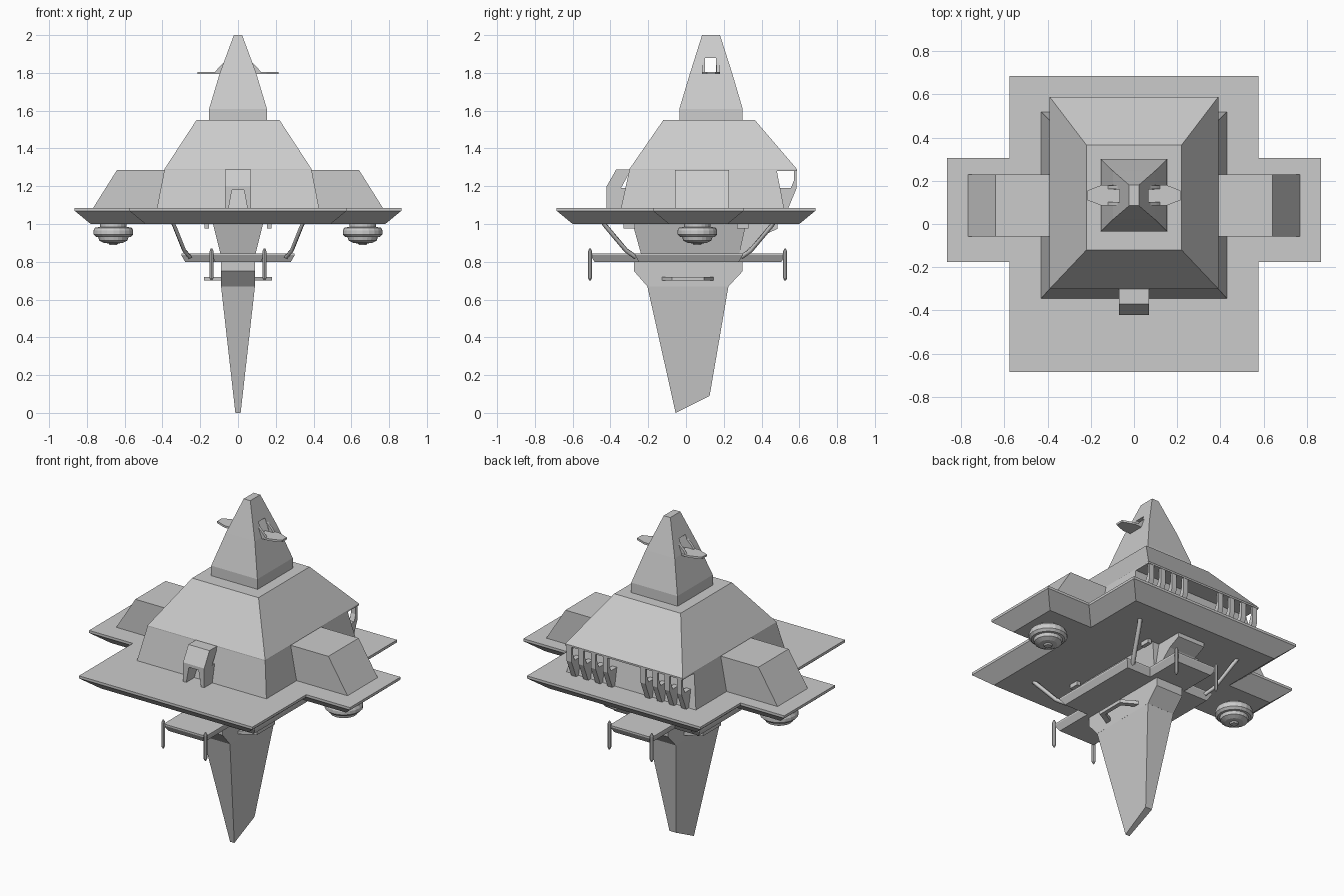
import bpy, bmesh, math
from mathutils import Vector

if "Cube" in bpy.data.objects:
    bpy.data.objects.remove(bpy.data.objects["Cube"])


def finish(name, bm):
    bmesh.ops.recalc_face_normals(bm, faces=bm.faces)
    me = bpy.data.meshes.new(name)
    bm.to_mesh(me)
    bm.free()
    ob = bpy.data.objects.new(name, me)
    bpy.context.collection.objects.link(ob)
    return ob


def loft(name, rings):
    """Skin a stack of equal-length rings and cap both ends."""
    bm = bmesh.new()
    vs = [[bm.verts.new(p) for p in r] for r in rings]
    n = len(rings[0])
    for a, b in zip(vs, vs[1:]):
        for i in range(n):
            j = (i + 1) % n
            bm.faces.new((a[i], a[j], b[j], b[i]))
    bm.faces.new(vs[0])
    bm.faces.new(vs[-1])
    return finish(name, bm)


def rect(w, y0, y1, z):
    return [(-w, y0, z), (w, y0, z), (w, y1, z), (-w, y1, z)]


def plus(w, y0, y1, aw, a0, a1, z, d=0.0):
    """Cross outline shrunk by d: body half width w, arm half width aw."""
    w, y0, y1, aw, a0, a1 = w - d, y0 + d, y1 - d, aw - d, a0 + d, a1 - d
    return [(x, y, z) for x, y in (
        (-w, y0), (w, y0), (w, a0), (aw, a0), (aw, a1), (w, a1),
        (w, y1), (-w, y1), (-w, a1), (-aw, a1), (-aw, a0), (-w, a0))]


def prism_x(name, pts, x0, x1):
    return loft(name, [[(x, y, z) for y, z in pts] for x in (x0, x1)])


def prism_y(name, pts, y0, y1):
    return loft(name, [[(x, y, z) for x, z in pts] for y in (y0, y1)])


def box(name, x0, x1, y0, y1, z0, z1):
    return prism_x(name, [(y0, z0), (y1, z0), (y1, z1), (y0, z1)], x0, x1)


def bar(name, path, r, sides=4):
    """Straight-sided bar swept along a path."""
    cu = bpy.data.curves.new(name, 'CURVE')
    cu.dimensions = '3D'
    cu.bevel_depth = r
    cu.bevel_resolution = 0 if sides == 4 else 1
    cu.use_fill_caps = True
    sp = cu.splines.new('POLY')
    sp.points.add(len(path) - 1)
    for p, c in zip(sp.points, path):
        p.co = (*c, 1)
    ob = bpy.data.objects.new(name, cu)
    bpy.context.collection.objects.link(ob)


# Main cross-shaped deck with a bevelled underside
deck = (0.575, -0.685, 0.685, 0.865, -0.175, 0.305)
loft("deck", [plus(*deck, 1.0, 0.085), plus(*deck, 1.07), plus(*deck, 1.085)])

# Lower walls and the overhanging sloped roof
loft("lower_walls", [rect(0.43, -0.345, 0.52, 1.08), rect(0.39, -0.30, 0.48, 1.285)])
loft("roof", [rect(0.39, -0.30, 0.588, 1.28), rect(0.39, -0.30, 0.588, 1.29),
              rect(0.22, -0.12, 0.365, 1.55)])

# Spire with a window tunnel
spire = loft("spire", [rect(0.155, -0.035, 0.30, 1.545), rect(0.153, -0.035, 0.30, 1.61),
                       rect(0.096, 0.022, 0.244, 1.8), rect(0.022, 0.085, 0.18, 2.0)])
cut = box("window_cutter", -0.3, 0.3, 0.10, 0.16, 1.80, 1.88)
cut.hide_render = True
cut.hide_viewport = True
cut.display_type = 'WIRE'
mod = spire.modifiers.new("window", 'BOOLEAN')
mod.object = cut
mod.operation = 'DIFFERENCE'
mod.solver = 'EXACT'

# Front doorway hood: sloped cap and two cheeks around a tapered opening
box("door_cap", -0.07, 0.07, -0.37, -0.29, 1.265, 1.288)
prism_x("door_hood", [(-0.37, 1.288), (-0.42, 1.2), (-0.42, 1.18), (-0.35, 1.18), (-0.3, 1.27)], -0.07, 0.07)
for s in (-1, 1):
    prism_y("door_cheek", [(s * 0.07, 1.08), (s * 0.07, 1.19), (s * 0.03, 1.19), (s * 0.05, 1.08)],
            -0.42, -0.31)

# Rear bracket fins in two groups under the roof edge
fin = [(0.586, 1.285), (0.586, 1.19), (0.54, 1.08), (0.50, 1.08), (0.485, 1.19),
       (0.555, 1.19), (0.571, 1.23), (0.571, 1.285)]
for s in (-1, 1):
    for i in range(4):
        x = s * (0.125 + i * 0.08)
        prism_x("rear_fin", fin, x - 0.016, x + 0.016)

for s in (-1, 1):
    # Side pod
    prism_y("side_pod", [(s * 0.36, 1.08), (s * 0.77, 1.08), (s * 0.64, 1.287), (s * 0.36, 1.287)],
            -0.058, 0.228)

    # Spire window ledge with raised rails
    out = [(0.07, 0.085), (0.15, 0.085), (0.215, 0.11), (0.215, 0.155), (0.15, 0.18), (0.07, 0.18)]
    loft("spire_ledge", [[(s * x, y, z) for x, y in out] for z in (1.793, 1.805)])
    for y in (0.085, 0.162):
        prism_y("ledge_rail", [(s * 0.07, 1.80), (s * 0.125, 1.80), (s * 0.105, 1.825), (s * 0.07, 1.86)],
                y, y + 0.016)

    # Round thruster under each arm
    prof = [(0.07, 1.0), (0.07, 0.985), (0.098, 0.98), (0.105, 0.965), (0.105, 0.945), (0.092, 0.932),
            (0.08, 0.93), (0.075, 0.912), (0.05, 0.90), (0.025, 0.897), (0.02, 0.889)]
    n = 20
    loft("thruster", [[(s * 0.66 + r * math.cos(k * math.tau / n), 0.06 + r * math.sin(k * math.tau / n), z)
                       for k in range(n)] for r, z in prof])

    # Handle loop on each side of the keel
    loop = [(0.075, -0.135), (0.18, -0.075), (0.18, 0.095), (0.075, 0.155)]
    inner = [(0.075, -0.10), (0.155, -0.055), (0.155, 0.075), (0.075, 0.12)]
    for i in range(3):
        q = (loop[i], loop[i + 1], inner[i + 1], inner[i])
        loft("keel_handle", [[(s * x, y, z) for x, y in q] for z in (0.70, 0.72)])

    for f, y in ((-1, -0.508), (1, 0.525)):
        # Landing rods at the ends of the lower plate
        rod = [(0.004, 0.70), (0.011, 0.715), (0.011, 0.855), (0.004, 0.87)]
        loft("landing_rod", [[(s * 0.14 + r * math.cos(k * math.tau / 8), y + r * math.sin(k * math.tau / 8), z)
                              for k in range(8)] for r, z in rod])
        # Bent diagonal struts from the plate to the deck
        yc = 0.013
        path = [(0.345, 0.45, 1.005), (0.335, 0.435, 0.985), (0.285, 0.33, 0.86), (0.255, 0.28, 0.825)]
        bar("deck_strut", [(s * x, yc + f * v, z) for x, v, z in path], 0.013)
        # Small vents on the deck underside
        box("deck_vent", s * 0.165 - 0.012, s * 0.165 + 0.012, f * 0.3 - 0.03, f * 0.3 + 0.03, 0.975, 1.005)

# Lower cross-shaped plate
low = (0.14, -0.505, 0.525, 0.30, -0.27, 0.30)
loft("lower_plate", [plus(*low, 0.80, 0.02), plus(*low, 0.835), plus(*low, 0.845)])

# Column joining plate and deck, with the rear wedge
loft("column", [rect(0.09, -0.235, 0.28, 0.83), rect(0.135, -0.285, 0.32, 1.01)])
prism_x("rear_wedge", [(0.2, 0.84), (0.3, 0.84), (0.41, 0.94), (0.485, 0.975), (0.485, 1.005), (0.2, 1.005)],
        -0.09, 0.09)

# Keel neck and long tapered blade
loft("keel_neck", [rect(0.09, -0.205, 0.225, 0.67), rect(0.09, -0.275, 0.30, 0.75),
                   rect(0.09, -0.275, 0.30, 0.81)])
tip = [(-0.014, -0.055, 0.0), (0.014, -0.055, 0.0), (0.022, 0.125, 0.09), (-0.022, 0.125, 0.09)]
loft("keel_blade", [tip, rect(0.09, -0.205, 0.225, 0.672)])
